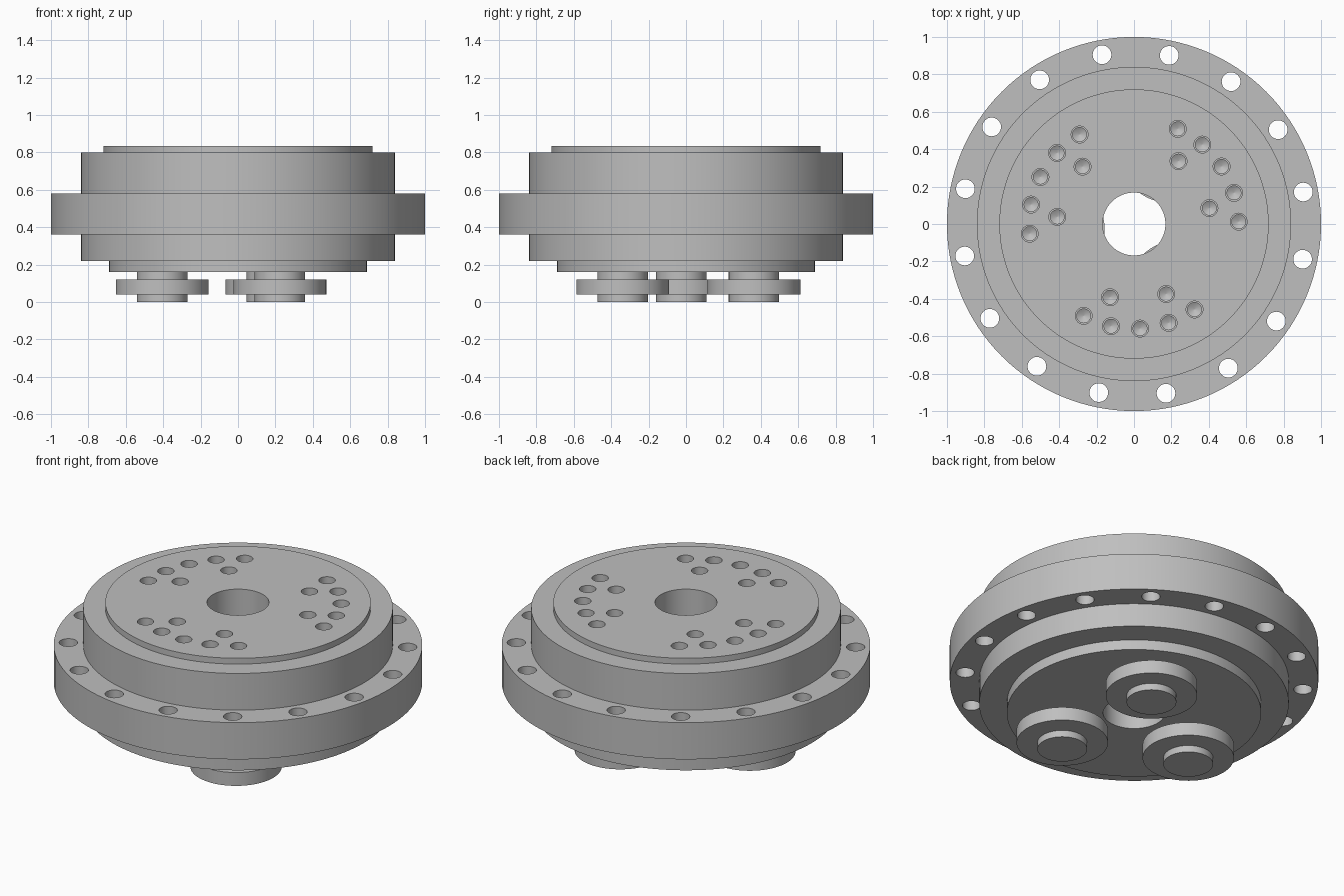
import bpy, bmesh
from math import sin, cos, pi, radians

old = bpy.data.objects.get("Cube")
if old:
    bpy.data.objects.remove(old, do_unlink=True)

metal = bpy.data.materials.new("grey_metal")
metal.use_nodes = True
colour = (0.52, 0.52, 0.52, 1)
metal.diffuse_color = colour
metal.node_tree.nodes["Principled BSDF"].inputs["Base Color"].default_value = colour


def lathe(bm, profile, x=0, y=0, segments=128):
    """Closed solid turned about a vertical axis, profile of (radius, z) from bottom to top."""
    rings = []
    for r, z in profile:
        rings.append([bm.verts.new((x + r * cos(2 * pi * i / segments),
                                    y + r * sin(2 * pi * i / segments), z))
                      for i in range(segments)])
    for low, high in zip(rings, rings[1:]):
        for i in range(segments):
            j = (i + 1) % segments
            bm.faces.new((low[i], low[j], high[j], high[i]))
    bm.faces.new(rings[0][::-1])
    bm.faces.new(rings[-1])


def finish(bm, name):
    mesh = bpy.data.meshes.new(name)
    bm.to_mesh(mesh)
    bm.free()
    mesh.materials.append(metal)
    obj = bpy.data.objects.new(name, mesh)
    bpy.context.collection.objects.link(obj)
    return obj


def activate(obj):
    bpy.ops.object.select_all(action='DESELECT')
    obj.select_set(True)
    bpy.context.view_layer.objects.active = obj


def smooth(obj):
    activate(obj)
    bpy.ops.object.shade_smooth_by_angle(angle=radians(30))


def polar(radius, degrees):
    return radius * cos(radians(degrees)), radius * sin(radians(degrees))


# Stepped housing with bolt flange and raised output face
TOP = 0.835
bm = bmesh.new()
lathe(bm, [(0.69, 0.16), (0.69, 0.22), (0.84, 0.22), (0.84, 0.36), (1, 0.36), (1, 0.58),
           (0.84, 0.58), (0.84, 0.80), (0.72, 0.80), (0.72, TOP)])
housing = finish(bm, "housing")

# Centre bore, flange bolt holes and three groups of blind tapped holes
bm = bmesh.new()
lathe(bm, [(0.168, 0.1), (0.168, 0.9)], segments=64)
for k in range(16):
    lathe(bm, [(0.05, 0.3), (0.05, 0.65)], *polar(0.921, 10.7 + 22.5 * k), segments=32)
tapped = [(0.56, 16 * n) for n in range(-2, 3)] + [(0.412, -21.4), (0.412, 21.4)]
drill = [(0.002, TOP - 0.18), (0.037, TOP - 0.16), (0.037, TOP - 0.13),
         (0.045, TOP - 0.13), (0.045, 0.9)]
for group in range(3):
    for radius, offset in tapped:
        lathe(bm, drill, *polar(radius, 33.3 + 120 * group + offset), segments=32)
cutter = finish(bm, "hole_cutter")
cutter.hide_render = True

cut = housing.modifiers.new("holes", 'BOOLEAN')
cut.operation = 'DIFFERENCE'
cut.solver = 'EXACT'
cut.object = cutter
activate(housing)
bpy.ops.object.modifier_apply(modifier=cut.name)
bpy.data.objects.remove(cutter, do_unlink=True)
smooth(housing)

# Three planet wheels, each a disc on a short shaft
for k, name in enumerate(("back", "right", "front")):
    bm = bmesh.new()
    lathe(bm, [(0.135, 0), (0.135, 0.04), (0.248, 0.04), (0.248, 0.12), (0.135, 0.12),
               (0.135, 0.16)], *polar(0.406, 63.5 + 120 * k), segments=96)
    smooth(finish(bm, name + "_planet_wheel"))
